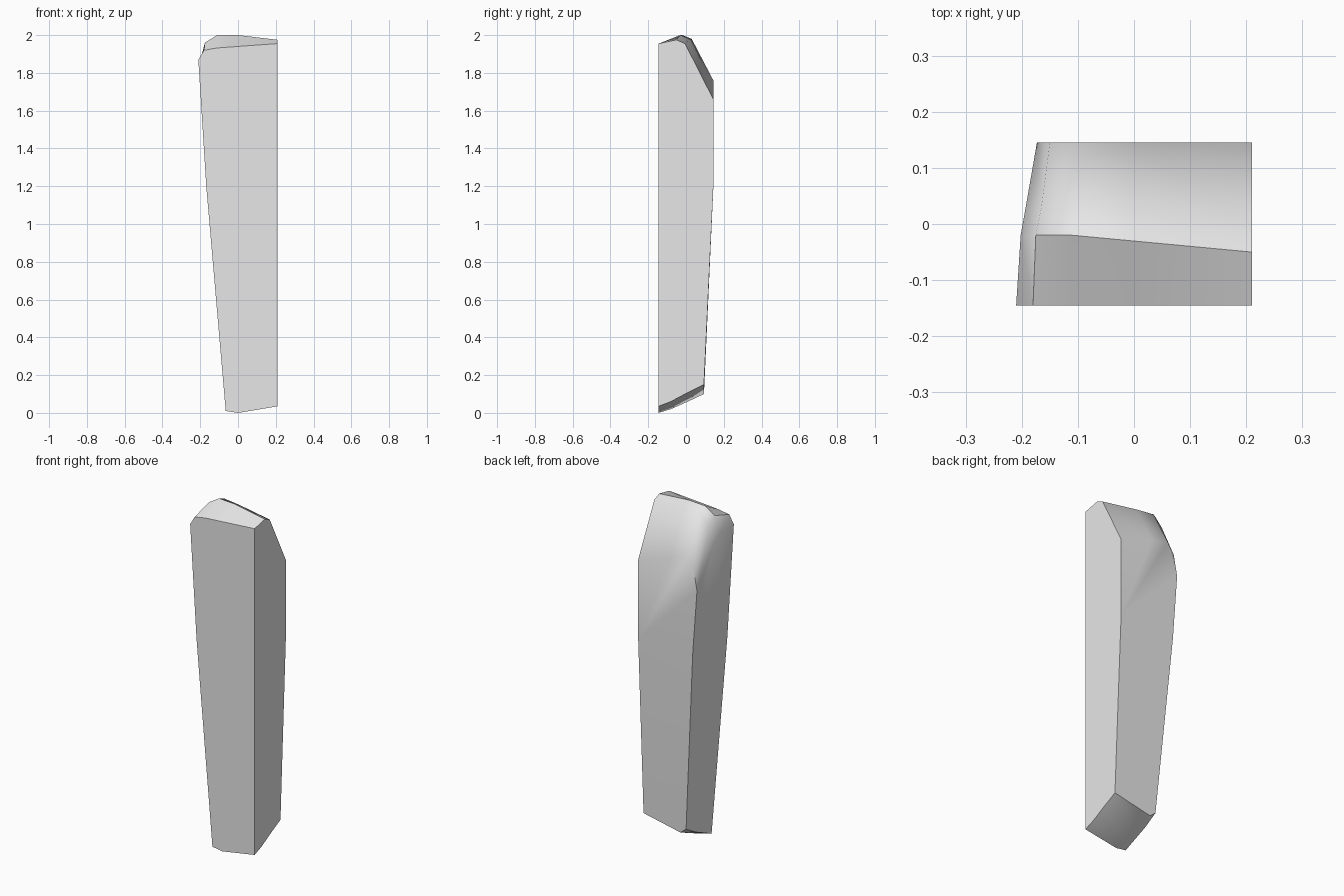
import bpy
import bmesh
from math import radians

cube = bpy.data.objects.get("Cube")
if cube:
    bpy.data.objects.remove(cube, do_unlink=True)

RIGHT = 0.21        # flat side plane
LEFT = -0.11        # where the rounded shoulder begins

# Each section: depth at the flat side, at the shoulder and at the foot,
# then its (x, z) outline: top, shoulder, tapered side, foot, flat side
sections = [
    ((-0.145, -0.145, -0.145),
     [(RIGHT, 1.955), (0, 1.94), (LEFT, 1.932), (-0.18, 1.92), (-0.21, 1.87),
      (-0.168, 1.2), (-0.065, 0.01), (0, 0), (RIGHT, 0.035), (RIGHT, 1.2)]),
    ((-0.05, -0.02, -0.08),
     [(RIGHT, 1.975), (0, 2), (LEFT, 2), (-0.175, 1.96), (-0.202, 1.86),
      (-0.16, 1.2), (-0.066, 0.04), (0, 0.02), (RIGHT, 0.06), (RIGHT, 1.2)]),
    ((-0.005, 0.03, 0.01),
     [(RIGHT, 1.955), (0, 1.975), (LEFT, 1.98), (-0.165, 1.92), (-0.193, 1.8),
      (-0.155, 1.2), (-0.067, 0.08), (-0.01, 0.06), (RIGHT, 0.108), (RIGHT, 1.2)]),
    ((0.145, 0.145, 0.095),
     [(RIGHT, 1.66), (0, 1.73), (LEFT, 1.76), (-0.15, 1.7), (-0.173, 1.58),
      (-0.145, 1.2), (-0.067, 0.13), (-0.03, 0.1), (RIGHT, 0.15), (RIGHT, 1.2)]),
]


def depth(depths, x, z):
    """Depth of a section point, slanting across the upper part."""
    side, shoulder, foot = depths
    if z < 0.5:
        return foot
    t = min(1, (RIGHT - x) / (RIGHT - LEFT))
    return side + (shoulder - side) * t


# Loft the sections from front to back
bm = bmesh.new()
rings = [[bm.verts.new((x, depth(d, x, z), z)) for x, z in outline]
         for d, outline in sections]
count = len(rings[0])
for a, b in zip(rings, rings[1:]):
    for i in range(count):
        j = (i + 1) % count
        bm.faces.new((a[i], a[j], b[j], b[i]))

# Flat front, and a back folded at the middle
front, back = rings[0], rings[-1]
bm.faces.new(front)
bm.faces.new(back[:6] + back[9:])
bm.faces.new(back[5:])
bmesh.ops.recalc_face_normals(bm, faces=bm.faces)

mesh = bpy.data.meshes.new("tapered_block")
bm.to_mesh(mesh)
bm.free()
block = bpy.data.objects.new("tapered_block", mesh)
bpy.context.collection.objects.link(block)

# Single grey material
grey = bpy.data.materials.new("light_grey")
grey.use_nodes = True
colour = (0.8, 0.8, 0.8, 1)
grey.diffuse_color = colour
grey.node_tree.nodes["Principled BSDF"].inputs["Base Color"].default_value = colour
mesh.materials.append(grey)

# Soft top, crisp outer edges
bpy.ops.object.select_all(action="DESELECT")
block.select_set(True)
bpy.context.view_layer.objects.active = block
bpy.ops.object.shade_smooth_by_angle(angle=radians(42))
